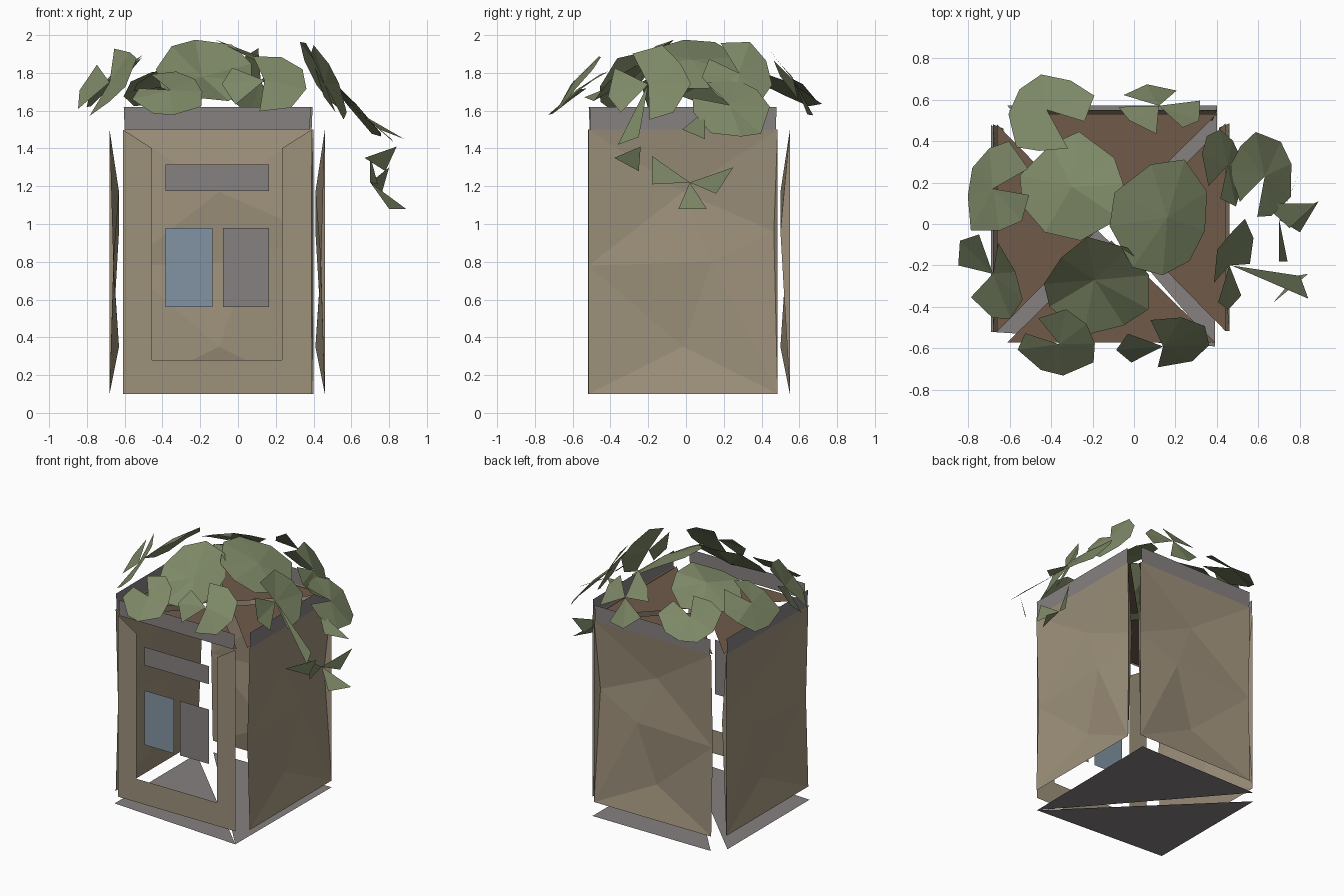
import bpy, math, random
from mathutils import Vector
from mathutils.geometry import delaunay_2d_cdt

random.seed(4)
cube = bpy.data.objects.get("Cube")
if cube:
    bpy.data.objects.remove(cube, do_unlink=True)


def material(name, rgb):
    lin = [((c / 255 + 0.055) / 1.055) ** 2.4 for c in rgb] + [1.0]
    m = bpy.data.materials.new(name)
    m.diffuse_color = lin
    m.use_nodes = True
    m.node_tree.nodes["Principled BSDF"].inputs["Base Color"].default_value = lin
    return m


TAN = material("wall tan", (158, 145, 123))
GREY = material("concrete grey", (134, 129, 128))
BLUE = material("window blue", (130, 148, 163))
SOIL = material("soil brown", (112, 91, 74))
GREEN = material("leaf green", (125, 136, 102))


def sheet(name, verts, faces, mat, out):
    """Thin surface whose faces all look towards the direction out."""
    out = Vector(out)
    fixed = []
    for f in faces:
        a, b, c = (Vector(verts[i]) for i in f[:3])
        facing = (b - a).cross(c - a).dot(out)
        fixed.append(list(f) if facing >= 0 else list(f)[::-1])
    me = bpy.data.meshes.new(name)
    me.from_pydata([tuple(v) for v in verts], [], fixed)
    me.materials.append(mat)
    ob = bpy.data.objects.new(name, me)
    bpy.context.collection.objects.link(ob)
    return ob


# Each side maps (along, depth inward, height) to space
SIDES = {
    "front": (lambda u, d, z: (u - 0.11, -0.59 + d, z), (0, -1, 0)),
    "right": (lambda u, d, z: (-0.68 + d, u - 0.02, z), (-1, 0, 0)),
    "back": (lambda u, d, z: (u - 0.1, 0.55 - d, z), (0, 1, 0)),
    "left": (lambda u, d, z: (0.46 - d, u - 0.015, z), (1, 0, 0)),
}
BOTTOM, TOP = 0.1, 1.5
DENTS = [(0.48, 0.96, 0.05), (-0.5, 0.78, 0.02), (0, 0.35, 0.05),
         (0, 1.17, 0.05), (0.15, 0.8, 0.02)]

for side, (place, out) in SIDES.items():
    # Dented wall panels on three sides
    if side != "front":
        pts = [(u, z, 0) for u in (-0.5, 0.5) for z in (BOTTOM, TOP)] + DENTS
        res = delaunay_2d_cdt([Vector(p[:2]) for p in pts], [], [], 0, 1e-5)
        tris = [[res[3][i][0] for i in f] for f in res[2]]
        sheet(side + "_wall", [place(u, d, z) for u, z, d in pts], tris, TAN, out)
    # Planter rim above the wall
    rim = [place(-0.49, 0, TOP), place(0.49, 0, TOP),
           place(0.495, 0, 1.62), place(-0.495, 0, 1.62)]
    sheet(side + "_rim", rim, [(0, 1, 2, 3)], GREY, out)
    # Triangular bed of soil
    soil = [place(-0.5, 0.02, TOP), place(0.5, 0.02, TOP), place(0, 0.51, TOP)]
    sheet(side + "_soil", soil, [(0, 1, 2)], SOIL, (0, 0, 1))

# Open front frame: two posts with slanted tops and a sill
front, forward = SIDES["front"]
outline = [(-0.5, TOP), (-0.5, BOTTOM), (0.5, BOTTOM), (0.5, TOP),
           (0.342, 1.4), (0.342, 0.28), (-0.345, 0.28), (-0.345, 1.4)]
sheet("front_frame", [front(u, 0, z) for u, z in outline],
      [(0, 1, 6, 7), (1, 2, 5, 6), (2, 3, 4, 5)], TAN, forward)


def plate(name, x0, x1, z0, z1, mat):
    y = -0.59
    sheet(name, [(x0, y, z0), (x1, y, z0), (x1, y, z1), (x0, y, z1)],
          [(0, 1, 2, 3)], mat, forward)


# Plates hanging in the front opening
plate("sign_board", -0.385, 0.165, 1.175, 1.315, GREY)
plate("window", -0.385, -0.135, 0.56, 0.98, BLUE)
plate("door_panel", -0.08, 0.165, 0.56, 0.98, GREY)

# Floor halves
sheet("floor_back", [(0.39, -0.59, 0), (0.4, 0.57, 0), (-0.61, 0.57, 0)],
      [(0, 1, 2)], GREY, (0, 0, 1))
sheet("floor_front", [(0.39, -0.59, 0), (-0.69, 0.48, 0), (-0.69, -0.52, 0)],
      [(0, 1, 2)], GREY, (0, 0, 1))


def leaf(name, centre, normal, radius, gaps, droop):
    """Faceted rosette: a fan around a hub, with some sectors missing."""
    n = Vector(normal).normalized()
    turn = n.to_track_quat("Z", "Y")
    count = 9
    start = random.random()
    verts = [Vector(centre)]
    for i in range(count):
        a = 2 * math.pi * (i + start + random.uniform(-0.15, 0.15)) / count
        r = radius * random.uniform(0.85, 1.08)
        h = -droop * radius * random.uniform(0.5, 1.4)
        p = verts[0] + turn @ Vector((r * math.cos(a), r * math.sin(a), h))
        p.z = min(p.z, 2.0)
        verts.append(p)
    skip = [(2 + 3 * g) % count for g in range(gaps)]
    faces = [(0, i + 1, (i + 1) % count + 1) for i in range(count) if i not in skip]
    sheet(name, verts, faces, GREEN, n)


# Foliage: centre, facing, radius, missing sectors, droop
LEAVES = [
    ((-0.3, 0.18, 1.84), (-0.2, 0.15, 0.9), 0.27, 0, 0.2),
    ((0.16, 0.03, 1.87), (0.5, 0, 0.9), 0.28, 0, 0.15),
    ((-0.19, -0.27, 1.78), (0, -0.6, 0.8), 0.27, 0, -0.2),
    ((-0.42, 0.55, 1.75), (-0.2, 0.4, 0.8), 0.23, 1, 0.15),
    ((-0.68, 0.17, 1.78), (-0.6, 0.1, 0.7), 0.23, 1, 0.15),
    ((-0.68, -0.24, 1.75), (-0.7, -0.4, 0.6), 0.22, 2, -0.1),
    ((-0.36, -0.58, 1.71), (0, -0.6, 0.8), 0.2, 1, 0.1),
    ((0.14, -0.59, 1.76), (0.1, -0.9, 0.7), 0.22, 2, 0.1),
    ((0.46, -0.2, 1.74), (0.9, -0.2, 0.4), 0.22, 2, -0.1),
    ((0.45, 0.28, 1.8), (0.9, 0.2, 0.5), 0.2, 1, 0.1),
    ((0.12, 0.57, 1.76), (0.1, 0.8, 0.5), 0.21, 3, 0.1),
    ((0.63, 0.23, 1.63), (0.75, 0.1, 0.7), 0.22, 1, 0.1),
]
for i, spec in enumerate(LEAVES):
    leaf("leaf_%d" % (i + 1), *spec)

# Trailing leaf tips at the side
hub = (0.7, 0.02, 1.22)
TIPS = [
    (hub, (0.7, -0.18, 1.36), (0.74, -0.18, 1.21)),
    (hub, (0.8, 0.25, 1.3), (0.76, 0.16, 1.16)),
    (hub, (0.89, 0.11, 1.08), (0.8, -0.04, 1.08)),
    ((0.67, -0.38, 1.35), (0.84, -0.24, 1.41), (0.78, -0.25, 1.28)),
    ((0.47, -0.2, 1.74), (0.8, -0.25, 1.46), (0.84, -0.36, 1.42)),
    ((0.62, 0.1, 1.6), (0.75, -0.02, 1.5), (0.88, 0.1, 1.45)),
]
for i, tri in enumerate(TIPS):
    sheet("trailing_tip_%d" % (i + 1), tri, [(0, 1, 2)], GREEN, (1, 0, 0.6))
